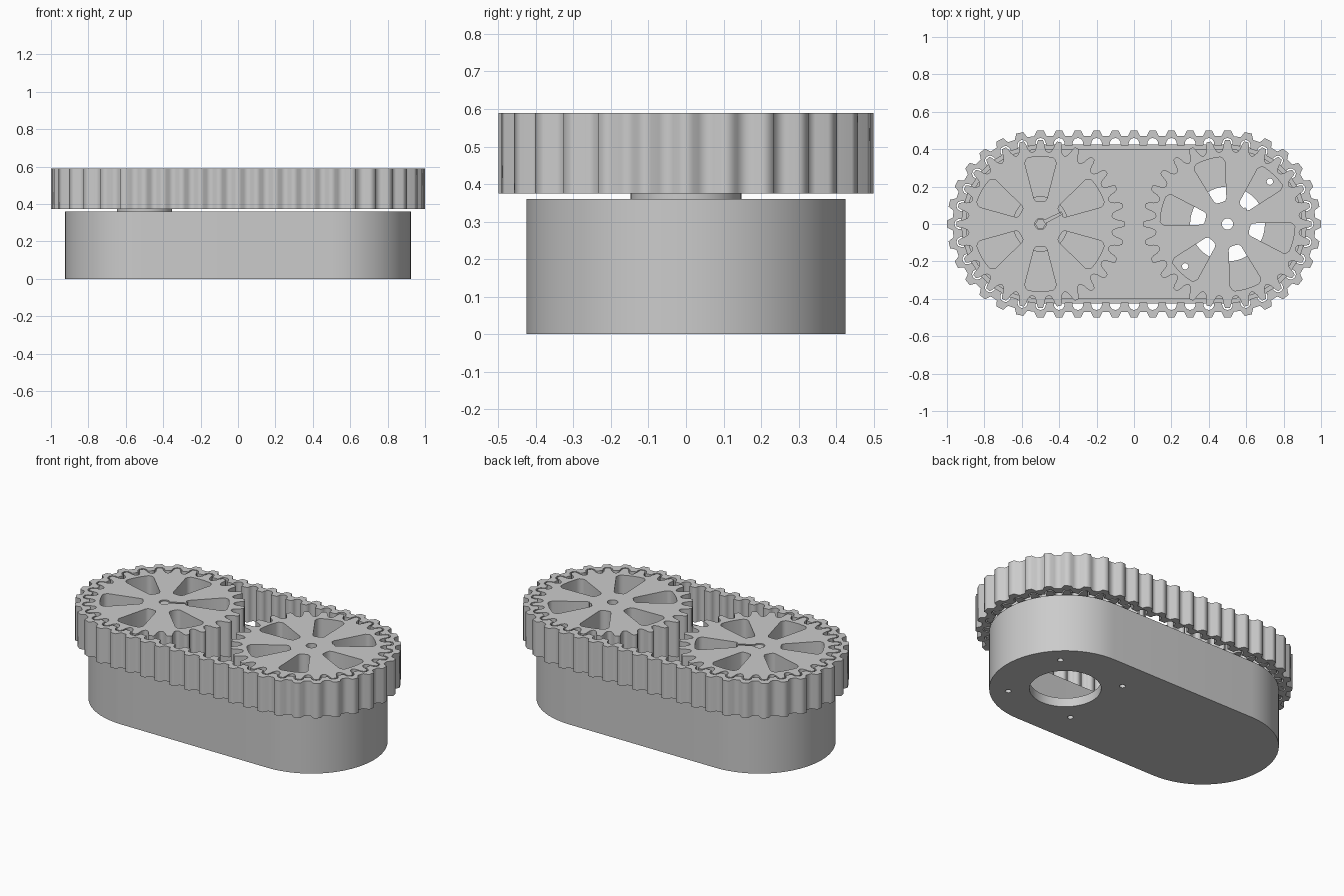
import bpy, bmesh, math
from math import cos, sin, pi, radians

if "Cube" in bpy.data.objects:
    bpy.data.objects.remove(bpy.data.objects["Cube"])

grey = bpy.data.materials.new("plain_grey")
grey.diffuse_color = (0.6, 0.6, 0.6, 1)
grey.use_nodes = True
grey.node_tree.nodes["Principled BSDF"].inputs["Base Color"].default_value = grey.diffuse_color


def plate(name, loops, z0, z1, smooth=False):
    """Extrude nested outlines (inner loops become holes) from z0 to z1."""
    cu = bpy.data.curves.new(name, 'CURVE')
    cu.dimensions = '2D'
    cu.fill_mode = 'BOTH'
    cu.extrude = (z1 - z0) / 2
    for pts in loops:
        sp = cu.splines.new('POLY')
        sp.points.add(len(pts) - 1)
        for p, (x, y) in zip(sp.points, pts):
            p.co = (x, y, 0, 1)
        sp.use_cyclic_u = True
    ob = bpy.data.objects.new(name, cu)
    bpy.context.collection.objects.link(ob)
    bpy.ops.object.select_all(action='DESELECT')
    ob.select_set(True)
    bpy.context.view_layer.objects.active = ob
    bpy.ops.object.convert(target='MESH')
    ob = bpy.context.object
    bm = bmesh.new()
    bm.from_mesh(ob.data)
    bmesh.ops.translate(bm, verts=bm.verts, vec=(0, 0, (z0 + z1) / 2))
    bmesh.ops.remove_doubles(bm, verts=bm.verts, dist=1e-5)
    bmesh.ops.recalc_face_normals(bm, faces=bm.faces)
    bm.to_mesh(ob.data)
    bm.free()
    ob.data.materials.clear()
    ob.data.materials.append(grey)
    if smooth:
        bpy.ops.object.shade_smooth_by_angle(angle=radians(30))
    return ob


def polar(cx, r, a):
    return cx + r * cos(a), r * sin(a)


def circle(cx, cy, r, n=48):
    return [(cx + r * cos(2 * pi * i / n), cy + r * sin(2 * pi * i / n)) for i in range(n)]


def stadium(r, n=32):
    right = [polar(0.5, r, -pi / 2 + pi * i / n) for i in range(n + 1)]
    return right + [(-x, -y) for x, y in right]


# Open tray body: floor with motor hole and four screw holes, and a thin wall
screws = [circle(0.5 + 0.32 * cos(a), 0.32 * sin(a), 0.017, 16)
          for a in (pi / 4 + k * pi / 2 for k in range(4))]
plate("tray_floor", [stadium(0.425), circle(0.5, 0, 0.2)] + screws, 0, 0.055, True)
plate("tray_wall", [stadium(0.425), stadium(0.398)], 0.055, 0.36, True)

# Bearing post and hexagonal shaft under the idle wheel
plate("bearing_post", [circle(-0.5, 0, 0.148)], 0.055, 0.375, True)
plate("hex_shaft", [circle(-0.5, 0, 0.028, 6)], 0.375, 0.585)

# Toothed wheels
TEETH = 28
HALF = [(0.12, 0.45), (0.2, 0.432), (0.25, 0.41), (0.35, 0.392)]
TOOTH = [(-f, r) for f, r in reversed(HALF)] + HALF + [(0.5, 0.385)]


def wheel_outline(cx):
    step = 2 * pi / TEETH
    return [polar(cx, r, (k + f) * step) for k in range(TEETH) for f, r in TOOTH]


def window(cx, a):
    """Wedge opening with rounded corners."""
    w = radians(14.5)
    out = [(0.335, -w), (0.35, -w * 0.9)]
    out += [(0.36, w * 0.75 * t / 4) for t in range(-4, 5)]
    out += [(0.35, w * 0.9), (0.335, w), (0.14, w), (0.125, w * 0.8),
            (0.12, 0), (0.125, -w * 0.8), (0.14, -w)]
    return [polar(cx, r, a + b) for r, b in out]


def keyhole(cx, a, r=0.03, w=0.008, reach=0.13):
    """Shaft hole joined to a narrow radial slot."""
    b = math.asin(w / r)
    pts = [polar(cx, r, a + b + (2 * pi - 2 * b) * i / 24) for i in range(25)]
    c = math.atan2(w, reach)
    return pts + [polar(cx, reach, a - c), polar(cx, reach, a + c)]


for name, cx, turn, slot in (("idle_wheel", -0.5, 30, 28), ("drive_wheel", 0.5, 47, 40)):
    windows = [window(cx, radians(turn + 60 * k)) for k in range(6)]
    plate(name, [wheel_outline(cx), keyhole(cx, radians(slot))] + windows, 0.375, 0.59)


# Toothed belt following both wheels
def on_belt(u, r):
    u %= 48
    if u < 10:
        return 0.5 - u * 0.1, r
    if u < 24:
        return polar(-0.5, r, pi / 2 + (u - 10) * pi / 14)
    if u < 34:
        return -0.5 + (u - 24) * 0.1, -r
    return polar(0.5, r, -pi / 2 + (u - 34) * pi / 14)


RIDGE = [(-0.32, 0.47), (-0.17, 0.5), (0.17, 0.5), (0.32, 0.47)]
VALLEY = [(-0.3, 0.42), (-0.27, 0.44), (-0.17, 0.455), (0, 0.46),
          (0.17, 0.455), (0.27, 0.44), (0.3, 0.42)]
outer, inner = ([on_belt(k + f, r) for k in range(48) for f, r in prof]
                for prof in (RIDGE, VALLEY))
plate("toothed_belt", [outer, inner], 0.375, 0.59)
